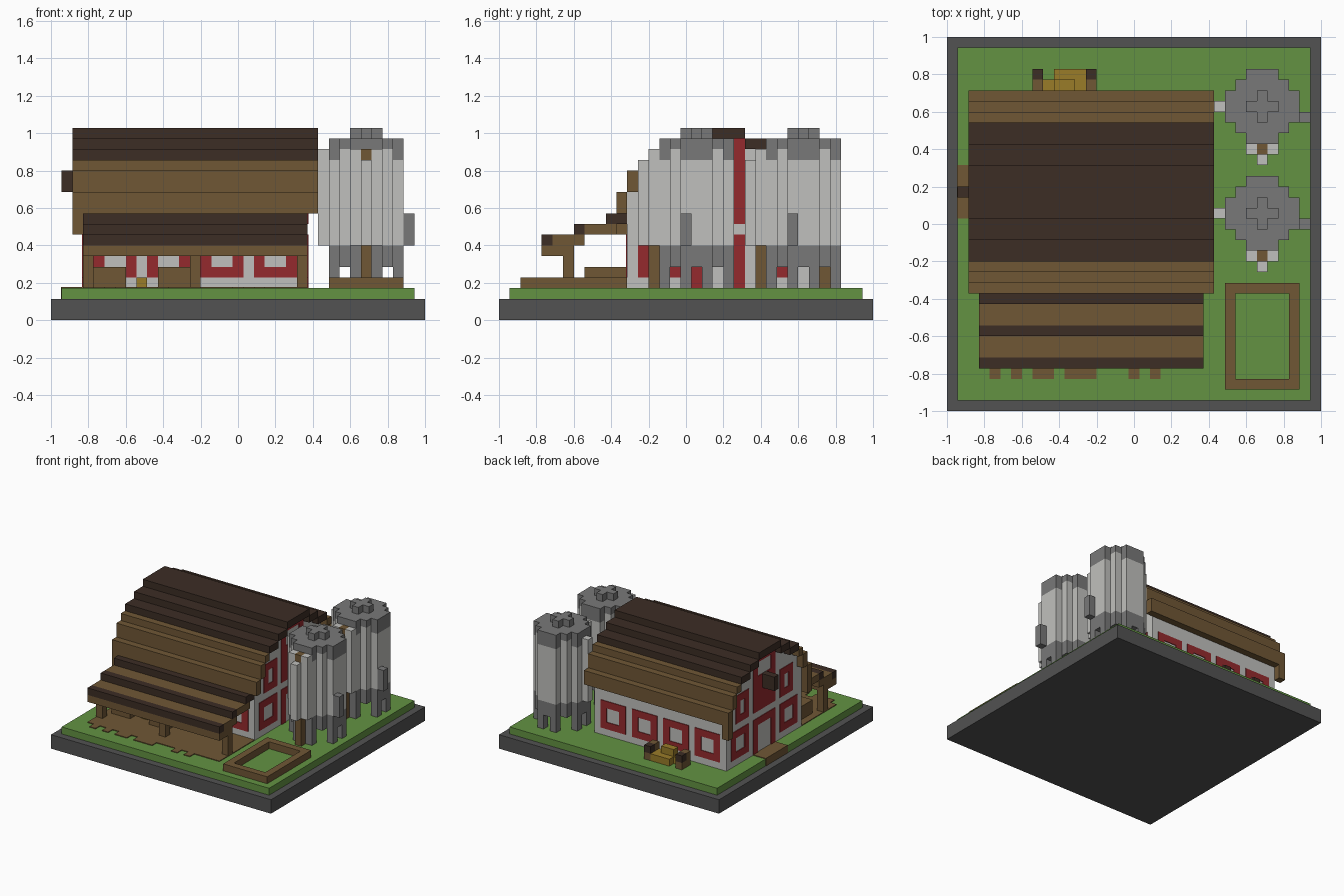
import bpy, bmesh
from mathutils import Vector

cube = bpy.data.objects.get("Cube")
if cube:
    bpy.data.objects.remove(cube, do_unlink=True)

U = 2 / 35  # one block


def material(name, rgb):
    m = bpy.data.materials.new(name)
    m.use_nodes = True
    col = (*rgb, 1)
    m.diffuse_color = col
    m.node_tree.nodes["Principled BSDF"].inputs["Base Color"].default_value = col
    return m


STONE = material("dark stone", (.085, .085, .085))
GRASS = material("grass green", (.125, .29, .055))
WHITE = material("pale wall", (.53, .53, .51))
GREY = material("metal grey", (.19, .19, .19))
RED = material("barn red", (.3, .023, .027))
WOOD = material("wood brown", (.16, .095, .036))
DARK = material("dark wood", (.045, .026, .018))
HAY = material("hay yellow", (.32, .2, .022))


def part(name, mat, boxes):
    """Build one object from boxes given as x0, x1, y0, y1, z0, z1 in blocks."""
    bm = bmesh.new()
    for x0, x1, y0, y1, z0, z1 in boxes:
        verts = bmesh.ops.create_cube(bm, size=1)["verts"]
        size = Vector((x1 - x0, y1 - y0, z1 - z0))
        mid = Vector((x0 + x1, y0 + y1, z0 + z1)) / 2
        for v in verts:
            p = Vector(a * b for a, b in zip(v.co, size)) + mid
            v.co = p * U - Vector((1, 1, 0))
    me = bpy.data.meshes.new(name)
    bm.to_mesh(me)
    bm.free()
    me.materials.append(mat)
    ob = bpy.data.objects.new(name, me)
    bpy.context.collection.objects.link(ob)
    return ob


def border(a0, a1, b0, b1):
    """Four bars, one block wide, around a rectangle."""
    return [(a0, a1, b0, b0 + 1), (a0, a1, b1 - 1, b1),
            (a0, a0 + 1, b0 + 1, b1 - 1), (a1 - 1, a1, b0 + 1, b1 - 1)]


# Ground
part("base_slab", STONE, [(0, 35, 0, 35, 0, 2)])
part("lawn", GRASS, [(1, 34, 1, 34, 2, 3)])
T = .1  # plate thickness
teeth = [(4, 5), (6, 7), (8, 10), (11, 14), (17, 18), (19, 20)]
part("yard_dirt", WOOD, [(3, 24, 4, 12, 3, 3 + T)]
     + [(a, b, 3, 4, 3, 3 + T) for a, b in teeth])
part("side_path", WOOD, [(1 - T / 2, 3, 18, 23, 2, 3 + T)])
part("planter_frame", WOOD, [(*r, 3, 4) for r in border(26, 33, 2, 12)])

# Barn: each step is y start, y end, roof bottom, roof top for the front half
brown_steps = [(11, 12, 10, 12), (12, 13, 12, 14), (13, 14, 14, 15)]
dark_steps = [(14, 16, 15, 16), (16, 18, 16, 17)]


def both_sides(steps):
    return steps + [(41 - b, 41 - a, c, d) for a, b, c, d in steps]


ridge = [(18, 23, 17, 18)]
part("lower_roof", WOOD, [(2, 25, *s) for s in both_sides(brown_steps)])
part("upper_roof", DARK, [(2, 25, *s) for s in both_sides(dark_steps) + ridge])
part("barn_walls", WHITE, [(3, 24, a, b, 3, c)
                           for a, b, c, d in both_sides(brown_steps[1:] + dark_steps) + ridge])
part("roof_end_trim", WOOD, [(2, 3, *s) for s in both_sides([(11, 12, 8, 10)])])
part("hoist_beam", DARK, [(1, 3, 20, 21, 12, 14)])

# Red window and door frames
long_frames = [r for n in range(4) for r in border(4 + 5 * n, 8 + 5 * n, 4, 8)]
part("front_window_frames", RED, [(a, b, 12 - T, 12, c, d) for a, b, c, d in long_frames])
part("back_window_frames", RED, [(a, b, 29, 29 + T, c, d) for a, b, c, d in long_frames])
gable = (border(13, 17, 4, 8) + border(24, 28, 4, 8)
         + [(18, 19, 3, 8), (22, 23, 3, 8), (19, 22, 7, 8)]
         + border(18, 23, 9, 17) + [(19, 22, 10, 14)]
         + border(14, 17, 9, 13) + border(24, 27, 9, 13))
for side, x in (("left", 24), ("right", 3 - T)):
    part(side + "_gable_frames", RED, [(x, x + T, *r) for r in gable])

# Lean-to porch at the front
tiers = [(4, 7), (7, 8), (10, 9)]
part("porch_roof_edges", DARK, [(3, 24, y, y + 1, z, z + 1) for y, z in tiers]
     + [(3, 24, 11, 12, 9, 10)])
part("porch_roof_boards", WOOD, [(3, 24, y + 1, y + 4, z, z + 1) for y, z in tiers[:2]]
     + [(3, 24, 4, 7, 6, 7)])
part("porch_posts", WOOD, [(x, x + 1, 6, 7, 3, 6) for x in (3, 13, 23)])

# Troughs and hay under the porch
for n, x in enumerate((4, 10)):
    part("trough_%d" % n, WOOD, [(*r, 3, 5) for r in border(x, x + 3, 8, 12)])
    part("trough_hay_%d" % n, HAY, [(x + 1, x + 2, 9, 11, 3, 4.8)])
part("loose_hay", HAY, [(8, 9, 9, 11, 3, 4)])

# Hay pile and crates behind the barn
part("hay_pile", HAY, [(9, 13, 30, 31, 3, 4), (10, 13, 30, 32, 3, 4), (10, 12, 30, 31, 4, 5)])
part("crates", WOOD, [(x, x + 1, 30, 32, 3, 4) for x in (8, 13)]
     + [(x, x + 1, 30, 31, 4, 5) for x in (8, 13)])
part("crate_tops", DARK, [(x, x + 1, 31, 32, 4, 5) for x in (8, 13)])


# Silos
def silo(name, y):
    def put(label, mat, boxes):
        part(name + label, mat, [(a + 26, b + 26, c + y, d + y, e, f)
                                 for a, b, c, d, e, f in boxes])

    cross = [(2, 5, 0, 7), (0, 7, 2, 5)]
    disc = cross + [(1, 6, 1, 6)]
    legs = [(a, b) for s in (2, 4) for e in (0, 6) for a, b in ((s, e), (e, s))]
    put("_body", WHITE, [(*r, 7, 15) for r in disc] + [(1, 6, 1, 6, 15, 16)])
    put("_cap", GREY, [(*r, 16, 17) for r in disc] + [(*r, 15, 16) for r in cross])
    put("_vent", GREY, [(2, 5, 3, 4, 17, 18), (3, 4, 2, 5, 17, 18)])
    put("_hopper", GREY, [(*r, 5, 7) for r in disc])
    put("_legs", GREY, [(a, a + 1, b, b + 1, 3, 5) for a, b in legs])
    put("_pipes", WHITE, [(2, 3, -1, 0, 7, 16), (4, 5, -1, 0, 7, 16),
                          (3, 4, -2, 0, 7, 15), (-1, 0, 3, 4, 7, 16)])
    put("_ladder_ends", WOOD, [(3, 4, -1, 0, 3, 7), (3, 4, -1, 0, 15, 16)])
    put("_control_box", GREY, [(7, 8, 2, 3, 7, 10)])


silo("front_silo", 15)
silo("back_silo", 25)
